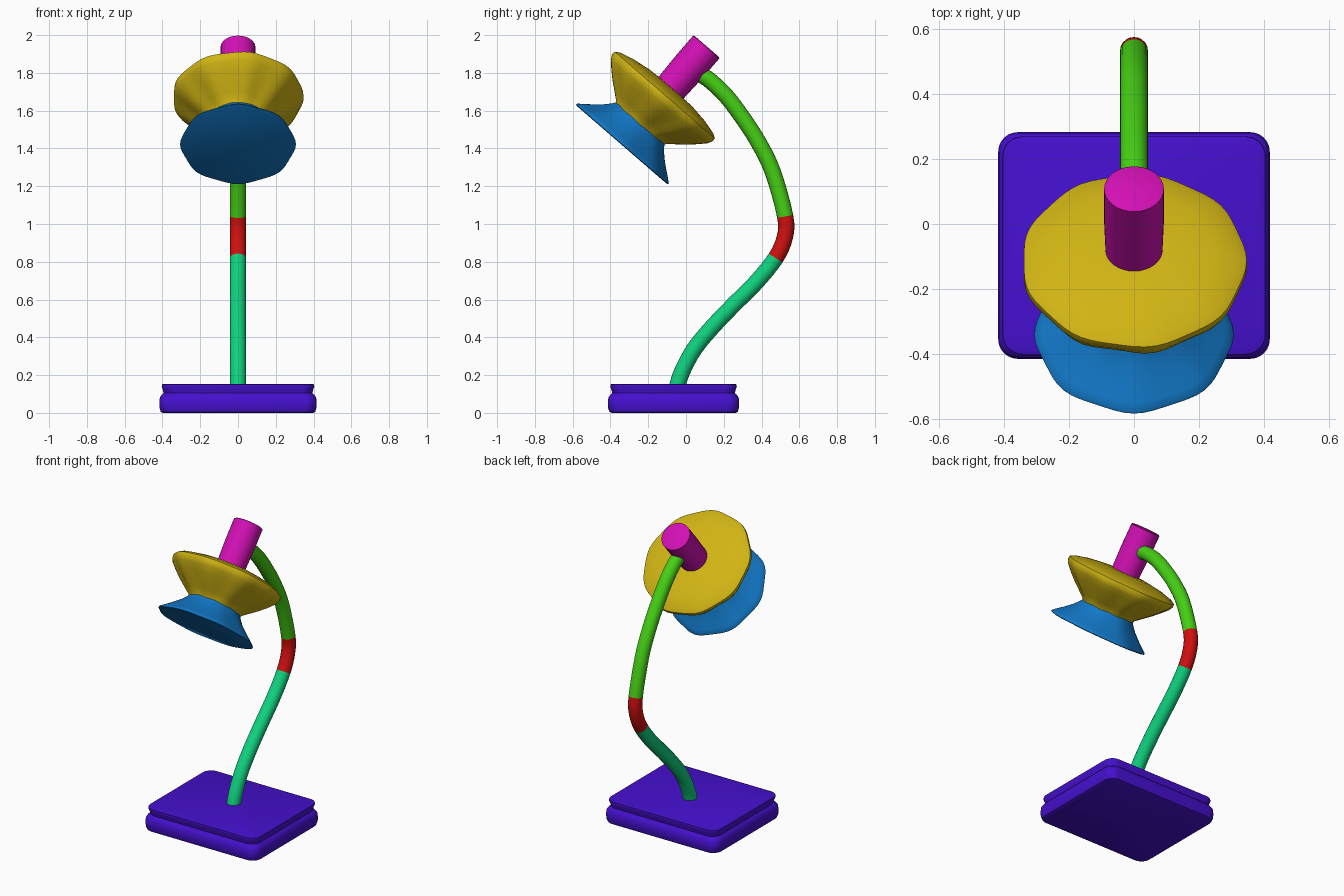
import bpy, bmesh
from math import cos, sin, pi, radians
from mathutils import Vector

cube = bpy.data.objects.get("Cube")
if cube:
    bpy.data.objects.remove(cube, do_unlink=True)


def material(name, rgb):
    m = bpy.data.materials.new(name)
    m.use_nodes = True
    m.diffuse_color = (*rgb, 1)
    m.node_tree.nodes["Principled BSDF"].inputs["Base Color"].default_value = (*rgb, 1)
    return m


PURPLE = material("purple", (0.06, 0.005, 0.62))
TEAL = material("teal", (0.005, 0.64, 0.21))
RED = material("red", (0.63, 0.005, 0.005))
GREEN = material("green", (0.06, 0.63, 0.007))
MAGENTA = material("magenta", (0.65, 0.005, 0.46))
YELLOW = material("yellow", (0.64, 0.46, 0.007))
BLUE = material("blue", (0.006, 0.19, 0.58))


def loft(name, rings, mat, angle=40):
    """Skin a list of closed rings and cap both ends."""
    bm = bmesh.new()
    loops = [[bm.verts.new(p) for p in ring] for ring in rings]
    n = len(loops[0])
    for a, b in zip(loops, loops[1:]):
        for i in range(n):
            j = (i + 1) % n
            bm.faces.new((a[i], a[j], b[j], b[i]))
    bm.faces.new(loops[0])
    bm.faces.new(loops[-1])
    bmesh.ops.recalc_face_normals(bm, faces=bm.faces)
    mesh = bpy.data.meshes.new(name)
    bm.to_mesh(mesh)
    bm.free()
    mesh.materials.append(mat)
    obj = bpy.data.objects.new(name, mesh)
    bpy.context.collection.objects.link(obj)
    bpy.ops.object.select_all(action='DESELECT')
    obj.select_set(True)
    bpy.context.view_layer.objects.active = obj
    bpy.ops.object.shade_smooth_by_angle(angle=radians(angle))
    return obj


# Base: rounded rectangle slab with a groove under its top plate
def rounded_rect(inset, z, corner=0.06, steps=6):
    hx, hy = 0.417 - inset, 0.348 - inset
    ring = []
    for k, (sx, sy) in enumerate([(1, 1), (-1, 1), (-1, -1), (1, -1)]):
        for i in range(steps + 1):
            a = (k + i / steps) * pi / 2
            ring.append((sx * (hx - corner) + corner * cos(a),
                         sy * (hy - corner) + corner * sin(a) - 0.066, z))
    return ring


base_profile = [(0.02, 0), (0.008, 0.006), (0.002, 0.025), (0, 0.05), (0.003, 0.08),
                (0.012, 0.095), (0.023, 0.105), (0.02, 0.12), (0.013, 0.14),
                (0.014, 0.15), (0.024, 0.154)]
loft("base", [rounded_rect(i, z) for i, z in base_profile], PURPLE)


# Curved arm: smooth path in the y-z plane, split into three coloured lengths
path = [Vector((0, y, z)) for y, z in [
    (-0.05, 0.13), (-0.02, 0.22), (0.045, 0.34), (0.14, 0.455), (0.25, 0.57),
    (0.37, 0.69), (0.475, 0.82), (0.523, 0.93), (0.525, 1.04), (0.46, 1.275),
    (0.385, 1.43), (0.305, 1.555), (0.215, 1.675), (0.13, 1.757), (0.08, 1.79)]]


def point_on_path(t):
    i = min(int(t), len(path) - 2)
    f = t - i
    b, c = path[i], path[i + 1]
    a = path[i - 1] if i else 2 * b - c
    d = path[i + 2] if i + 2 < len(path) else 2 * c - b
    return b + 0.5 * f * (c - a + f * (2 * a - 5 * b + 4 * c - d
                                       + f * (3 * (b - c) + d - a)))


def arm_ring(t, radius=0.043, sides=20):
    centre = point_on_path(t)
    end = len(path) - 1
    tangent = (point_on_path(min(t + 0.05, end)) - point_on_path(max(t - 0.05, 0))).normalized()
    side = Vector((1, 0, 0))
    up = tangent.cross(side)
    return [centre + radius * (side * cos(a) + up * sin(a))
            for a in (2 * pi * i / sides for i in range(sides))]


def arm_section(name, start, stop, mat):
    loft(name, [arm_ring(start + k / 4) for k in range((stop - start) * 4 + 1)], mat, 50)


arm_section("lower_arm", 0, 6, TEAL)
arm_section("arm_joint", 6, 8, RED)
arm_section("upper_arm", 8, 14, GREEN)


# Tilted lamp head: lathed profiles (distance along axis, radius, flute depth)
HEAD_TOP = Vector((0, 0.11, 1.94))
AXIS = Vector((0, -0.654, -0.756))
ACROSS = Vector((0, 0.756, -0.654))


def lathe(name, profile, mat, lobes=8, width=1.0, sides=64, angle=40):
    rings = []
    for s, r, flute in profile:
        ring = []
        for i in range(sides):
            a = 2 * pi * i / sides
            q = r * (1 + flute * cos(lobes * a))
            ring.append(HEAD_TOP + AXIS * s + ACROSS * q * sin(a)
                        + Vector((q * cos(a) * width, 0, 0)))
        rings.append(ring)
    loft(name, rings, mat, angle)


lathe("socket_cap", [(0, 0.085, 0), (0.004, 0.092, 0), (0.15, 0.092, 0), (0.31, 0.087, 0)],
      MAGENTA, sides=32)
lathe("upper_shade", [(0.287, 0.05, 0), (0.291, 0.15, 0), (0.305, 0.25, 0.004),
                      (0.325, 0.325, 0.01), (0.34, 0.349, 0.012), (0.36, 0.35, 0.014),
                      (0.385, 0.335, 0.02), (0.42, 0.3, 0.03), (0.46, 0.257, 0.035),
                      (0.5, 0.21, 0.03), (0.53, 0.175, 0.02), (0.548, 0.165, 0.01)],
      YELLOW, lobes=9, width=0.98)
lathe("lower_bell", [(0.535, 0.168, 0), (0.555, 0.18, 0.005), (0.59, 0.21, 0.015),
                     (0.63, 0.255, 0.018), (0.66, 0.293, 0.018), (0.678, 0.315, 0.018),
                     (0.685, 0.317, 0.018), (0.689, 0.308, 0.018)],
      BLUE, width=0.95)
